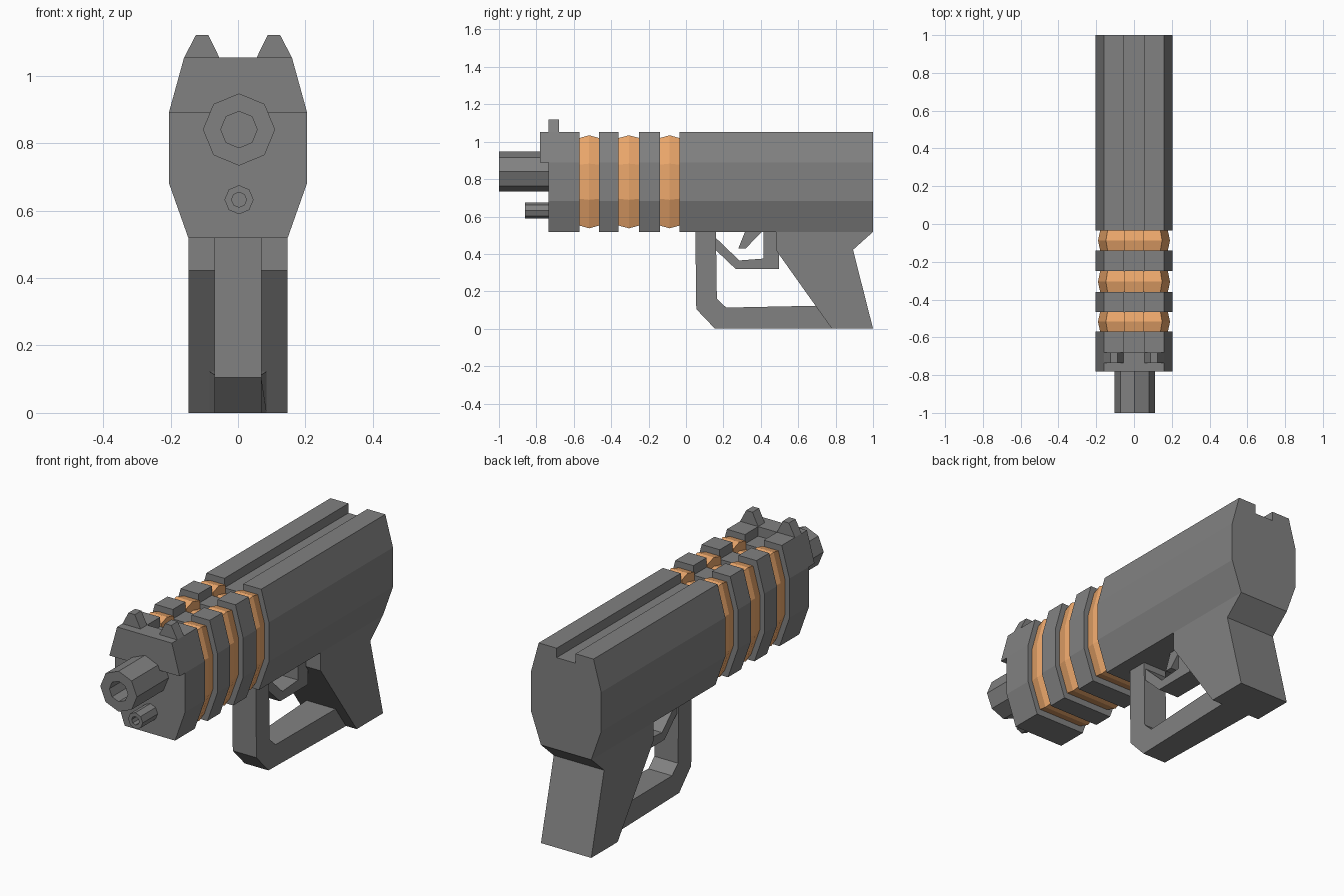
import bpy, bmesh
from math import cos, sin, pi

if "Cube" in bpy.data.objects:
    bpy.data.objects.remove(bpy.data.objects["Cube"])

orange = bpy.data.materials.new("orange")
orange.diffuse_color = (0.84, 0.39, 0.15, 1)
orange.use_nodes = True
orange.node_tree.nodes["Principled BSDF"].inputs["Base Color"].default_value = orange.diffuse_color
dark = bpy.data.materials.new("dark_grey")
dark.diffuse_color = (0.22, 0.22, 0.22, 1)
dark.use_nodes = True
dark.node_tree.nodes["Principled BSDF"].inputs["Base Color"].default_value = dark.diffuse_color


def loft(name, sections, mat=dark):
    """Skin equal-length closed sections and cap both ends."""
    bm = bmesh.new()
    rings = [[bm.verts.new(p) for p in s] for s in sections]
    for a, b in zip(rings, rings[1:]):
        for i in range(len(a)):
            j = (i + 1) % len(a)
            bm.faces.new((a[i], a[j], b[j], b[i]))
    bm.faces.new(rings[0][::-1])
    bm.faces.new(rings[-1])
    bmesh.ops.recalc_face_normals(bm, faces=bm.faces)
    me = bpy.data.meshes.new(name)
    bm.to_mesh(me)
    bm.free()
    ob = bpy.data.objects.new(name, me)
    bpy.context.collection.objects.link(ob)
    me.materials.append(mat)
    return ob


def across(name, section, stations, mat=dark):
    """Loft an (x, z) section along y; stations are (y, scale)."""
    c = 0.787
    return loft(name, [[(x * s, y, c + (z - c) * s) for x, z in section]
                       for y, s in stations], mat)


def side_plate(name, profile, width):
    """Extrude a (y, z) profile symmetrically in x; width may vary with y."""
    w = width if callable(width) else lambda y: width
    return loft(name, [[(k * w(y), y, z) for y, z in profile] for k in (-1, 1)])


def tube(name, z, r_out, r_in, front, back, depth):
    """Octagonal tube with a blind bore facing -y."""
    def ring(r, y):
        return [(0.003 + r * cos(i * pi / 4), y, z + r * sin(i * pi / 4))
                for i in range(8)]
    return loft(name, [ring(r_out, back), ring(r_out, front),
                       ring(r_in, front), ring(r_in, front + depth)])


# Body cross-sections, with and without the sighting groove
right = [(0.147, 0.518), (0.205, 0.682), (0.205, 0.89), (0.16, 1.053)]
left = [(-x, z) for x, z in reversed(right)]
solid = right + left
groove = [(0.055, 1.053), (0.055, 1.003), (-0.055, 1.003), (-0.055, 1.053)]
grooved = right + groove + left

# Slide, spacer ribs and front block
for name, y0, y1 in (("slide", -0.035, 1.0), ("rib_rear", -0.25, -0.14),
                     ("rib_front", -0.465, -0.36), ("front_block", -0.68, -0.57)):
    across(name, grooved, [(y0, 1), (y1, 1)])
across("nose", solid, [(-0.735, 1), (-0.68, 1)])
across("nose_upper_plate", right[2:] + left[:2], [(-0.78, 1), (-0.735, 1)])

# Coloured rings with a raised middle
for i, (y0, y1) in enumerate(((-0.57, -0.465), (-0.36, -0.25), (-0.14, -0.035))):
    across(f"ring_{i + 1}", grooved,
           [(y0, 0.875), ((y0 + y1) / 2, 0.93), (y1, 0.875)], orange)

# Front sights
for side, k in (("right", 1), ("left", -1)):
    across(f"sight_{side}", [(k * x, z) for x, z in
           ((0.055, 1.053), (0.16, 1.053), (0.125, 1.12), (0.088, 1.12))],
           [(-0.735, 1), (-0.68, 1)])

# Barrel and the smaller tube below
tube("barrel", 0.84, 0.107, 0.054, -1.0, -0.735, 0.2)
tube("lower_tube", 0.632, 0.043, 0.022, -0.86, -0.735, 0.1)

# Grip and hand guard
side_plate("grip", [(0.48, 0.518), (0.48, 0.422), (0.78, 0), (1, 0),
                    (0.893, 0.422), (1, 0.518)], 0.147)
side_plate("hand_guard", [(0.05, 0.518), (0.055, 0.105), (0.155, 0), (0.78, 0),
                          (0.695, 0.123), (0.215, 0.113), (0.165, 0.16),
                          (0.16, 0.518)],
           lambda y: 0.085 if y > 0.6 else 0.069)

# Trigger guard and trigger
side_plate("trigger_guard", [(0.16, 0.485), (0.16, 0.42), (0.265, 0.32),
                             (0.497, 0.32), (0.497, 0.518), (0.415, 0.518),
                             (0.415, 0.375), (0.285, 0.365)], 0.06)
side_plate("trigger", [(0.315, 0.518), (0.28, 0.43), (0.32, 0.43),
                       (0.405, 0.518)], 0.03)
